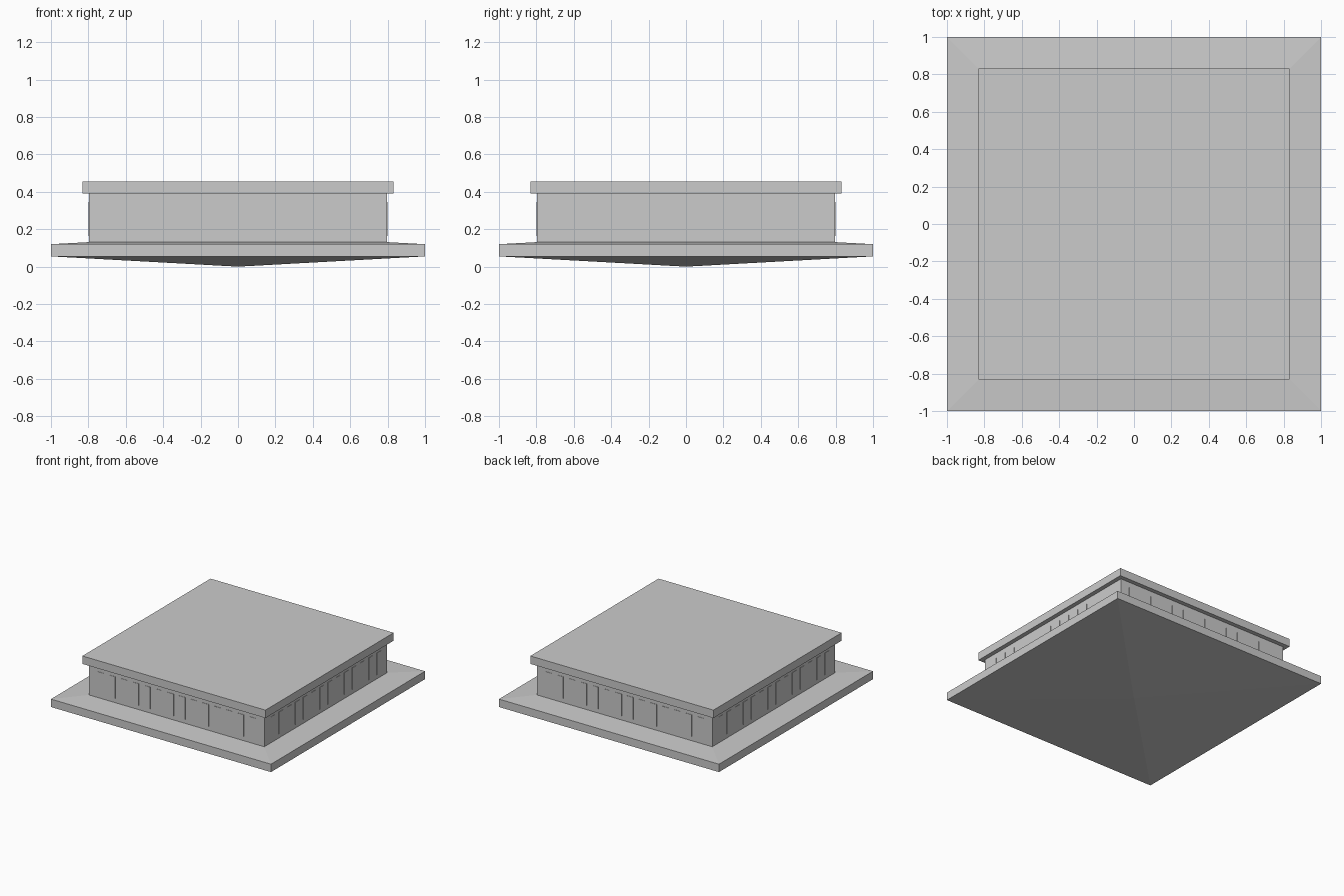
import bpy, bmesh
from math import pi
from mathutils import Matrix

if "Cube" in bpy.data.objects:
    bpy.data.objects.remove(bpy.data.objects["Cube"])


def square_stack(name, levels):
    """Loft square rings (half width, z); half width 0 gives an apex."""
    bm = bmesh.new()
    rings = []
    for h, z in levels:
        if h == 0:
            rings.append([bm.verts.new((0, 0, z))])
        else:
            rings.append([bm.verts.new((sx * h, sy * h, z))
                          for sx, sy in ((-1, -1), (1, -1), (1, 1), (-1, 1))])
    for a, b in zip(rings, rings[1:]):
        for i in range(4):
            j = (i + 1) % 4
            if len(a) == 1:
                bm.faces.new((a[0], b[j], b[i]))
            elif len(b) == 1:
                bm.faces.new((a[i], a[j], b[0]))
            else:
                bm.faces.new((a[i], a[j], b[j], b[i]))
    for ring in (rings[0], rings[-1]):
        if len(ring) == 4:
            bm.faces.new(ring)
    bmesh.ops.recalc_face_normals(bm, faces=bm.faces)
    return finish(name, bm)


def finish(name, bm):
    mesh = bpy.data.meshes.new(name)
    bm.to_mesh(mesh)
    bm.free()
    obj = bpy.data.objects.new(name, mesh)
    bpy.context.collection.objects.link(obj)
    return obj


# Base slab with shallow pyramids above and below
square_stack("base_slab", [(0, 0.005), (1.0, 0.06), (1.0, 0.125), (0, 0.18)])

# Square body and overhanging cap
square_stack("body", [(0.797, 0.13), (0.797, 0.40)])
square_stack("cap", [(0.832, 0.395), (0.832, 0.46)])

# Very shallow upright relief strips, repeated on all four sides
bm = bmesh.new()
count = 14
for side in range(4):
    turn = Matrix.Rotation(side * pi / 2, 4, 'Z')
    for i in range(count):
        x = -0.69 + 1.38 * i / (count - 1)
        place = Matrix.Translation((x, -0.797, 0.26))
        size = Matrix.Diagonal((0.055, 0.006, 0.18, 1))
        bmesh.ops.create_cube(bm, size=1, matrix=turn @ place @ size)
finish("relief_strips", bm)

# Shift everything so the lower apex touches the ground
for obj in bpy.context.collection.objects:
    obj.location.z = -0.005
